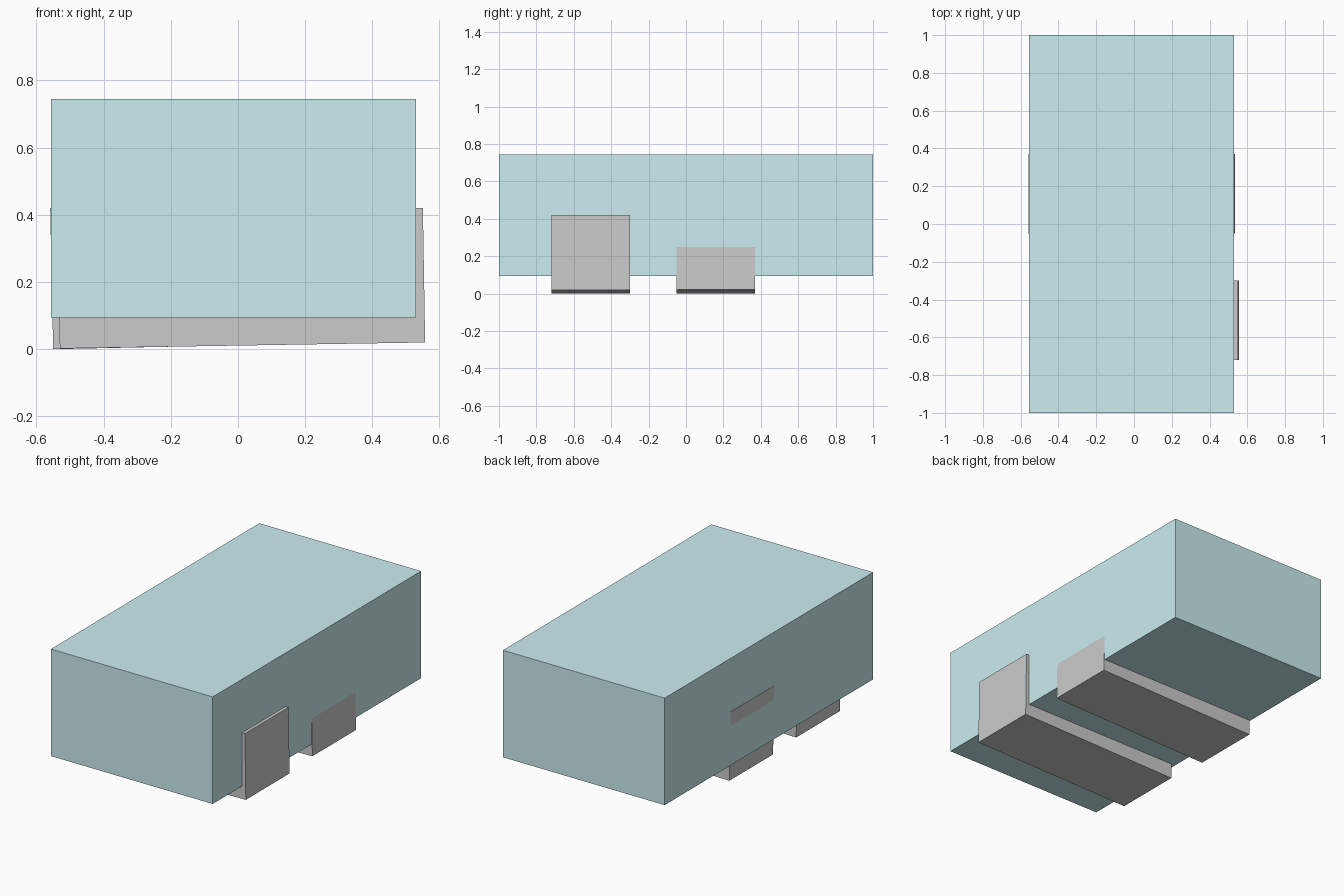
import bpy

if "Cube" in bpy.data.objects:
    bpy.data.objects.remove(bpy.data.objects["Cube"])


def box(name, centre, size, tilt=0.0):
    bpy.ops.mesh.primitive_cube_add(size=1, location=centre, rotation=(0, tilt, 0))
    ob = bpy.context.object
    ob.name = name
    ob.scale = size
    bpy.ops.object.transform_apply(location=False, rotation=False, scale=True)
    return ob


# Main body
body = box("body", (-0.0135, 0, 0.42), (1.087, 2.0, 0.65))
teal = bpy.data.materials.new("pale_teal")
teal.diffuse_color = (0.6, 0.85, 0.88, 1)
teal.use_nodes = True
teal.node_tree.nodes["Principled BSDF"].inputs["Base Color"].default_value = teal.diffuse_color
body.data.materials.append(teal)

# Slightly tilted cross blocks running under the body
box("front_cross_block", (0.010, -0.51, 0.211), (1.087, 0.42, 0.40), -0.0166)
box("rear_cross_block", (-0.012, 0.16, 0.2215), (1.085, 0.42, 0.42), -0.0212)
